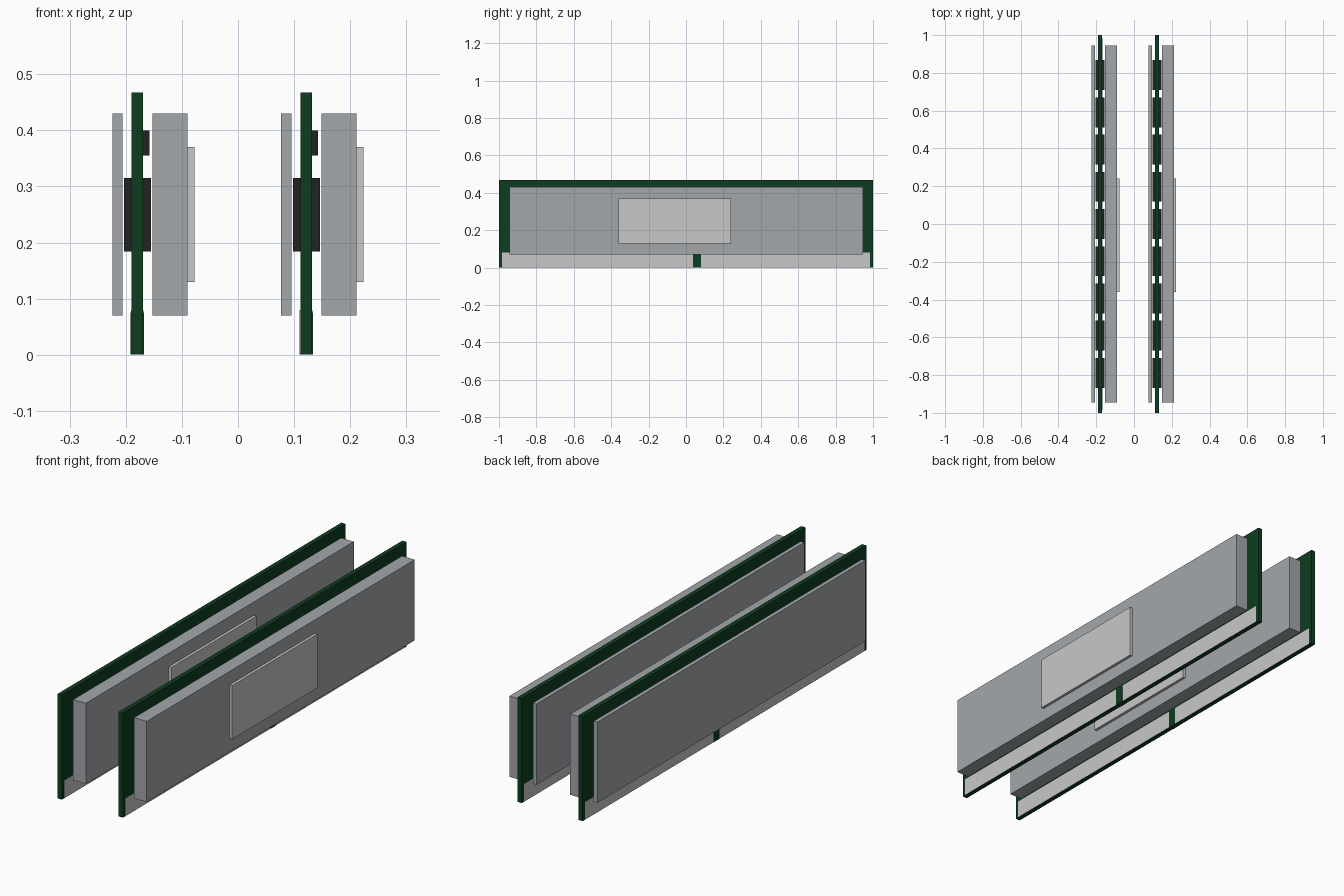
import bpy
import bmesh

cube = bpy.data.objects.get("Cube")
if cube:
    bpy.data.objects.remove(cube)


def material(name, r, g, b):
    m = bpy.data.materials.new(name)
    m.use_nodes = True
    m.diffuse_color = (r, g, b, 1)
    m.node_tree.nodes["Principled BSDF"].inputs["Base Color"].default_value = (r, g, b, 1)
    return m


GREEN = material("board green", 0.004, 0.046, 0.014)
BLACK = material("chip black", 0.017, 0.016, 0.017)
GREY = material("spreader grey", 0.37, 0.39, 0.41)
LIGHT = material("light grey", 0.58, 0.58, 0.58)


def boxes(name, mat, *spans):
    """One object made of boxes, each given as its x, y and z ranges."""
    bm = bmesh.new()
    for span in spans:
        corners = bmesh.ops.create_cube(bm, size=1)["verts"]
        for v in corners:
            v.co = [lo + (c + 0.5) * (hi - lo) for c, (lo, hi) in zip(v.co, span)]
    mesh = bpy.data.meshes.new(name)
    bm.to_mesh(mesh)
    bm.free()
    mesh.materials.append(mat)
    obj = bpy.data.objects.new(name, mesh)
    bpy.context.collection.objects.link(obj)
    return obj


def memory_module(side, x):
    """A circuit board centred on x with chips and heat spreaders."""
    def across(lo, hi):
        return (x + lo, x + hi)

    # Board with the key between the contact strips
    boxes(side + "_board", GREEN, (across(-0.0105, 0.0105), (-1, 1), (0, 0.467)))
    boxes(side + "_key", GREEN, (across(-0.0118, 0.0118), (0.037, 0.079), (0, 0.075)))

    # Contact strips on both faces
    strip = across(-0.0115, 0.0115)
    boxes(side + "_contacts", LIGHT,
          (strip, (-0.985, 0.037), (0.001, 0.08)),
          (strip, (0.079, 0.985), (0.001, 0.08)))

    # Row of memory chips on both faces
    chips = []
    for i in range(-4, 5):
        y = i * 0.197
        for face in ((-0.0235, -0.0105), (0.0105, 0.0245)):
            chips.append((across(*face), (y - 0.079, y + 0.079), (0.184, 0.315)))
    boxes(side + "_memory_chips", BLACK, *chips)
    boxes(side + "_controller_chip", BLACK,
          (across(0.0105, 0.0215), (-0.05, 0.05), (0.355, 0.4)))

    # Heat spreaders and the blank label
    length, height = (-0.945, 0.945), (0.07, 0.43)
    boxes(side + "_thick_heat_spreader", GREY, (across(0.027, 0.0895), length, height))
    boxes(side + "_thin_heat_spreader", GREY, (across(-0.0445, -0.0265), length, height))
    boxes(side + "_label_plate", LIGHT, (across(0.0895, 0.102), (-0.36, 0.24), (0.13, 0.37)))


memory_module("right", -0.1795)
memory_module("left", 0.1215)
